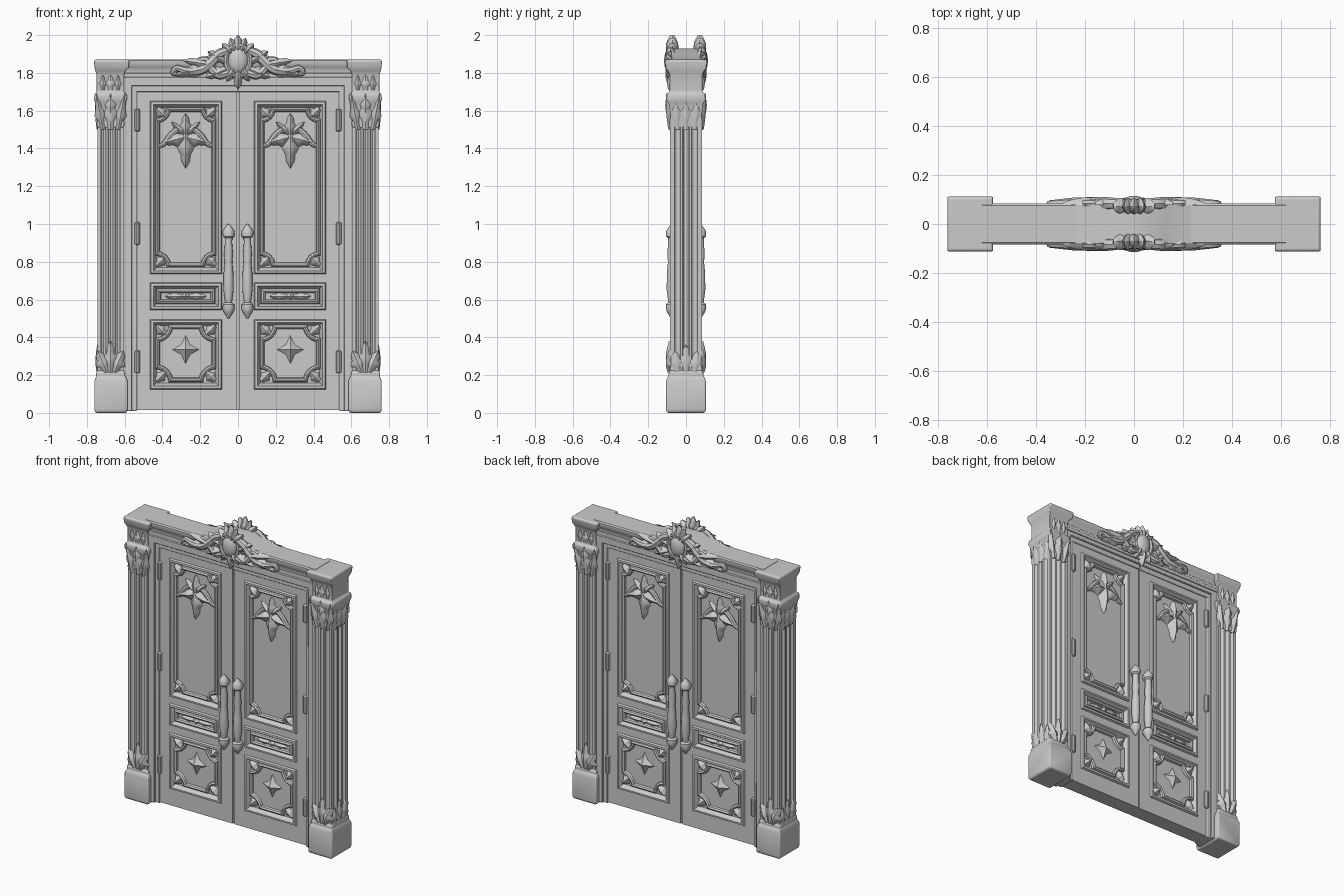
import bpy, bmesh, math
from mathutils import Vector as V

FRONT = V((0, -1, 0))


def finish(name, bm, mirror="XY", bevel=0):
    """Turn a bmesh into an object, mirrored about the world axes."""
    bmesh.ops.recalc_face_normals(bm, faces=bm.faces)
    me = bpy.data.meshes.new(name)
    bm.to_mesh(me)
    bm.free()
    for p in me.polygons:
        p.use_smooth = True
    me.set_sharp_from_angle(angle=math.radians(35))
    ob = bpy.data.objects.new(name, me)
    bpy.context.collection.objects.link(ob)
    if bevel:
        b = ob.modifiers.new("Bevel", "BEVEL")
        b.width, b.segments, b.limit_method = bevel, 2, "ANGLE"
    if mirror:
        m = ob.modifiers.new("Mirror", "MIRROR")
        m.use_axis = ("X" in mirror, "Y" in mirror, False)
        m.use_mirror_merge = False
    return ob


def loft(bm, rings, caps=True, wrap=True):
    vs = [[bm.verts.new(p) for p in r] for r in rings]
    for a, b in zip(vs, vs[1:]):
        n = len(a)
        for i in range(n if wrap else n - 1):
            j = (i + 1) % n
            bm.faces.new((a[i], a[j], b[j], b[i]))
    if caps:
        bm.faces.new(vs[0])
        bm.faces.new(vs[-1])


def stack(bm, rows):
    """Stacked rectangles (z, x0, x1, half depth)."""
    loft(bm, [[(x0, -y, z), (x1, -y, z), (x1, y, z), (x0, y, z)] for z, x0, x1, y in rows])


def box(bm, x0, x1, z0, z1, y):
    stack(bm, [(z0, x0, x1, y), (z1, x0, x1, y)])


def outline(x0, x1, z0, z1, r=0, n=6):
    """Rectangle, with concave quarter-round corners when r > 0."""
    pts = []
    for k, (x, z) in enumerate([(x0, z0), (x1, z0), (x1, z1), (x0, z1)]):
        for i in range(n + 1 if r else 1):
            a = math.radians(90 + 90 * k - 90 * i / n)
            pts.append(V((x + r * math.cos(a), z + r * math.sin(a))))
    return pts


def moulding(bm, path, profile):
    """Sweep a profile of (inset, y) round a closed outline."""
    norms = []
    for i, p in enumerate(path):
        d0 = (p - path[i - 1]).normalized()
        d1 = (path[(i + 1) % len(path)] - p).normalized()
        n0, n1 = V((-d0.y, d0.x)), V((-d1.y, d1.x))
        norms.append((n0 + n1) / (1 + n0.dot(n1)))
    loft(bm, [[(p.x + n.x * o, y, p.y + n.y * o) for p, n in zip(path, norms)]
              for o, y in profile], caps=False)


def leaf(bm, base, tip, width, bulge, normal=FRONT, curl=0.0):
    """Lobed, ridged acanthus leaf."""
    base, tip = V(base), V(tip)
    side = (tip - base).cross(normal).normalized()
    rows = []
    for i in range(11):
        t = i / 10
        w = width * math.sin(math.pi * (0.15 + 0.85 * t)) * (1 + 0.22 * math.cos(t * 15)) + 0.001
        rows.append([base.lerp(tip, t) + side * s * w + normal * (
            bulge * math.sin(math.pi * (0.2 + 0.7 * t)) * (1 - 1.2 * abs(s) ** 1.5) + curl * t * t)
            for s in (-1, -0.6, -0.25, 0, 0.25, 0.6, 1)])
    loft(bm, rows, caps=False, wrap=False)


def scroll(bm, pts, y, depth=1.0, sub=5, sides=8):
    """Tapered tube through points (x, z, radius)."""
    p = [V(q) for q in pts]
    p = [2 * p[0] - p[1]] + p + [2 * p[-1] - p[-2]]
    line = []
    for a, b, c, d in zip(p, p[1:], p[2:], p[3:]):
        for i in range(sub):
            t = i / sub
            line.append(0.5 * (2 * b + (c - a) * t + (2 * a - 5 * b + 4 * c - d) * t * t
                               + (3 * b - a - 3 * c + d) * t ** 3))
    line.append(p[-2])
    rings = []
    for i, q in enumerate(line):
        d = (line[min(i + 1, len(line) - 1)] - line[max(i - 1, 0)]).to_2d().normalized()
        rings.append([(q.x - d.y * q.z * math.cos(a), y - depth * q.z * math.sin(a), q.y + d.x * q.z * math.cos(a))
                      for a in (2 * math.pi * k / sides for k in range(sides))])
    loft(bm, rings)


def lathe(bm, x, y, prof, n=14):
    loft(bm, [[(x + r * math.cos(2 * math.pi * k / n), y + r * math.sin(2 * math.pi * k / n), z)
               for k in range(n)] for z, r in prof])


def star(bm, x, z, rx, rz, y, h):
    ring = []
    for k in range(8):
        a, f = k * math.pi / 4, 0.48 if k % 2 else 1
        ring.append(bm.verts.new((x + rx * f * math.cos(a), y, z + rz * f * math.sin(a))))
    top = bm.verts.new((x, y - h, z))
    for k in range(8):
        bm.faces.new((ring[k], ring[(k + 1) % 8], top))


def dome(bm, c, r):
    vs = bmesh.ops.create_uvsphere(bm, u_segments=14, v_segments=9, radius=1)["verts"]
    for v in vs:
        v.co = V(c) + V((v.co.x * r[0], v.co.y * r[1], v.co.z * r[2]))


# Door leaves: thin core with raised stiles and rails
bm = bmesh.new()
box(bm, 0, 0.55, 0.015, 1.70, 0.036)
finish("door_core", bm, "X")
bm = bmesh.new()
for b in [(0.004, 0.09, 0.015, 1.70), (0.46, 0.535, 0.015, 1.70), (0.09, 0.46, 0.015, 0.13),
          (0.09, 0.46, 0.49, 0.55), (0.09, 0.46, 0.685, 0.74), (0.09, 0.46, 1.645, 1.70)]:
    box(bm, *b, 0.05)
finish("door_stiles_and_rails", bm, "X")

# Panel mouldings: outer rectangles and inner scalloped frames
OUTER = [(-0.006, -0.048), (0, -0.062), (0.012, -0.064), (0.018, -0.052), (0.03, -0.034)]
INNER = [(-0.004, -0.034), (0, -0.05), (0.009, -0.056), (0.018, -0.05), (0.022, -0.034)]
bm = bmesh.new()
for z0, z1 in [(0.13, 0.49), (0.55, 0.685), (0.74, 1.645)]:
    moulding(bm, outline(0.09, 0.46, z0, z1), OUTER)
finish("panel_outer_mouldings", bm)
bm = bmesh.new()
for z0, z1, r in [(0.165, 0.465, 0.07), (0.775, 1.615, 0.06)]:
    moulding(bm, outline(0.118, 0.435, z0, z1, r), INNER)
moulding(bm, outline(0.125, 0.43, 0.58, 0.655), INNER)
finish("panel_inner_mouldings", bm)

# Panel ornaments: corner leaves, stars and the hanging swag
bm = bmesh.new()
for z0, z1 in [(0.165, 0.465), (0.775, 1.615)]:
    for x, dx in ((0.122, 1), (0.431, -1)):
        for z, dz in ((z0 + 0.004, 1), (z1 - 0.004, -1)):
            leaf(bm, (x, -0.04, z), (x + dx * 0.055, -0.04, z + dz * 0.055), 0.024, 0.022)
CX = 0.277
star(bm, CX, 0.335, 0.075, 0.08, -0.034, 0.035)
star(bm, CX, 0.617, 0.04, 0.035, -0.034, 0.028)
for s in (-1, 1):
    leaf(bm, (CX + s * 0.02, -0.036, 0.617), (CX + s * 0.11, -0.036, 0.617), 0.02, 0.018)
    scroll(bm, [(CX + s * 0.15, 1.41, 0.008), (CX + s * 0.115, 1.425, 0.014), (CX + s * 0.08, 1.47, 0.016),
                (CX + s * 0.04, 1.50, 0.016), (CX, 1.49, 0.016)], -0.042)
    leaf(bm, (CX, -0.042, 1.46), (CX + s * 0.12, -0.042, 1.43), 0.034, 0.03)
    leaf(bm, (CX, -0.042, 1.47), (CX + s * 0.075, -0.042, 1.54), 0.018, 0.022)
leaf(bm, (CX, -0.042, 1.46), (CX, -0.042, 1.585), 0.028, 0.03)
leaf(bm, (CX, -0.042, 1.48), (CX, -0.042, 1.295), 0.036, 0.035)
finish("panel_ornaments", bm)

# Pull handles with knobs and mounts
bm = bmesh.new()
lathe(bm, 0.05, -0.076, [(0.50, 0.004), (0.53, 0.023), (0.55, 0.032), (0.575, 0.03), (0.585, 0.018), (0.60, 0.02),
                         (0.65, 0.027), (0.74, 0.026), (0.80, 0.02), (0.84, 0.024), (0.90, 0.019), (0.925, 0.02),
                         (0.935, 0.03), (0.96, 0.032), (0.975, 0.023), (1.0, 0.004)])
for z in (0.56, 0.95):
    dome(bm, (0.05, -0.055, z), (0.026, 0.03, 0.026))
finish("pull_handles", bm)

# Hinges
bm = bmesh.new()
for z in (0.27, 0.95, 1.55):
    lathe(bm, 0.533, -0.055, [(z - 0.06, 0.008), (z - 0.055, 0.015), (z + 0.055, 0.015), (z + 0.06, 0.008)], 10)
finish("hinges", bm)

# Stepped door frame and lintel
bm = bmesh.new()
for x0, z1, y in [(0.535, 1.70, 0.058), (0.562, 1.73, 0.072)]:
    box(bm, x0, 0.63, 0.01, 1.78, y)
    box(bm, 0, 0.63, z1, 1.80, y)
finish("door_frame", bm, "X", 0.004)
bm = bmesh.new()
prof = [(1.75, 0.06), (1.755, 0.077), (1.775, 0.077), (1.785, 0.066), (1.815, 0.066), (1.83, 0.074),
        (1.845, 0.083), (1.865, 0.083), (1.872, 0.075)]
stack(bm, [(z, -0.62, 0.62, y) for z, y in prof])
finish("lintel_cornice", bm, None)

# Fluted pilaster shafts
sec = [(0.605, 0.0), (0.605, -0.085)]
for cx in (0.637, 0.675, 0.713):
    sec += [(cx - 0.013 * math.cos(a), -0.085 + 0.016 * math.sin(a)) for a in (i * math.pi / 6 for i in range(7))]
sec.append((0.745, -0.085))
sec += [(0.745 - 0.014 * math.sin(a), -0.045 - 0.015 * math.cos(a)) for a in (i * math.pi / 6 for i in range(7))]
sec += [(0.745, -0.018), (0.73, -0.01), (0.73, 0)]
bm = bmesh.new()
loft(bm, [[(x, y, z) for x, y in sec] for z in (0.18, 1.6)])
finish("pilaster_shafts", bm)

# Plinths, capitals and cornice blocks
bm = bmesh.new()
stack(bm, [(0, 0.592, 0.752, 0.098), (0.012, 0.585, 0.76, 0.105), (0.17, 0.585, 0.76, 0.105),
           (0.188, 0.592, 0.753, 0.098), (0.195, 0.598, 0.75, 0.092), (0.21, 0.598, 0.752, 0.094),
           (0.225, 0.604, 0.746, 0.086)])
finish("plinths", bm, "X", 0.006)
bm = bmesh.new()
stack(bm, [(1.51, 0.606, 0.744, 0.086), (1.53, 0.602, 0.748, 0.088), (1.60, 0.604, 0.746, 0.087),
           (1.645, 0.594, 0.757, 0.096), (1.66, 0.587, 0.762, 0.103), (1.685, 0.589, 0.76, 0.101),
           (1.70, 0.604, 0.748, 0.088), (1.79, 0.604, 0.748, 0.088), (1.81, 0.596, 0.755, 0.096),
           (1.828, 0.578, 0.76, 0.108), (1.862, 0.575, 0.762, 0.112), (1.87, 0.582, 0.756, 0.105)])
finish("capitals_and_cornice_blocks", bm, "X", 0.004)

# Acanthus leaves on capitals and shaft bases
bm = bmesh.new()
for dx, tip, w in [(-0.04, -0.075, 0.024), (0.04, 0.075, 0.024), (0, 0, 0.034)]:
    leaf(bm, (0.675 + dx, -0.083, 1.50), (0.675 + tip, -0.083, 1.69), w, 0.018, curl=0.016)
    leaf(bm, (0.675 + dx, -0.085, 1.71), (0.675 + dx, -0.085, 1.79), w * 0.8, 0.014)
    leaf(bm, (0.675 + dx * 0.5, -0.083, 0.215), (0.675 + tip * 0.9, -0.083, 0.33 if dx else 0.38), 0.034, 0.024)
leaf(bm, (0.675, -0.09, 1.68), (0.675, -0.09, 1.56), 0.03, 0.02)
for y, ty in [(-0.045, -0.06), (0, 0), (0.045, 0.06)]:
    out = V((1, 0, 0))
    leaf(bm, (0.742, y, 1.50), (0.742, ty, 1.69), 0.026, 0.012, out, 0.01)
    leaf(bm, (0.742, y, 0.215), (0.742, ty, 0.33 if y else 0.36), 0.03, 0.012, out)
finish("acanthus_leaves", bm)

# Crest: solid core spanning the depth
bm = bmesh.new()
sil = [(-0.3, 1.86), (-0.2, 1.878), (-0.13, 1.90), (-0.06, 1.93), (0.06, 1.93), (0.13, 1.90), (0.2, 1.878), (0.3, 1.86)]
loft(bm, [[(x, y, z) for x, z in sil] for y in (-0.085, 0.085)])
finish("crest_core", bm, None, 0.006)

# Crest: central cartouche with plume and pendant
bm = bmesh.new()
dome(bm, (0, -0.08, 1.865), (0.055, 0.036, 0.075))
moulding(bm, [V((0.068 * math.cos(a), 1.865 + 0.085 * math.sin(a))) for a in (i * math.pi / 9 for i in range(18))],
         [(-0.012, -0.078), (-0.006, -0.098), (0.006, -0.102), (0.016, -0.092)])
for tx, tz, w in [(-0.085, 1.955, 0.026), (0.085, 1.955, 0.026), (-0.04, 1.985, 0.026), (0.04, 1.985, 0.026), (0, 2.0, 0.032)]:
    leaf(bm, (tx * 0.35, -0.078, 1.90), (tx, -0.074, tz), w, 0.03)
    leaf(bm, (tx * 0.35, -0.064, 1.90), (tx, -0.070, tz), w, 0.026, -FRONT)
for tx, tz in [(-0.06, 1.755), (0.06, 1.755), (0, 1.715)]:
    leaf(bm, (tx * 0.3, -0.08, 1.83), (tx, -0.075, tz), 0.03, 0.03)
finish("crest_cartouche", bm, "Y")

# Crest: side scrolls and leaves
bm = bmesh.new()
scroll(bm, [(0.05, 1.92, 0.02), (0.10, 1.90, 0.026), (0.145, 1.855, 0.028), (0.20, 1.815, 0.026), (0.27, 1.81, 0.022),
            (0.325, 1.825, 0.016), (0.345, 1.80, 0.013), (0.32, 1.792, 0.010)], -0.083)
scroll(bm, [(0.05, 1.80, 0.02), (0.10, 1.79, 0.024), (0.14, 1.82, 0.022), (0.165, 1.865, 0.02),
            (0.20, 1.865, 0.017), (0.20, 1.84, 0.012)], -0.083)
leaf(bm, (0.12, -0.085, 1.84), (0.29, -0.08, 1.865), 0.03, 0.026)
leaf(bm, (0.15, -0.085, 1.83), (0.34, -0.08, 1.785), 0.03, 0.026)
leaf(bm, (0.07, -0.085, 1.86), (0.16, -0.08, 1.915), 0.028, 0.026)
leaf(bm, (0.06, -0.085, 1.82), (0.17, -0.08, 1.775), 0.028, 0.026)
finish("crest_scrolls", bm)
